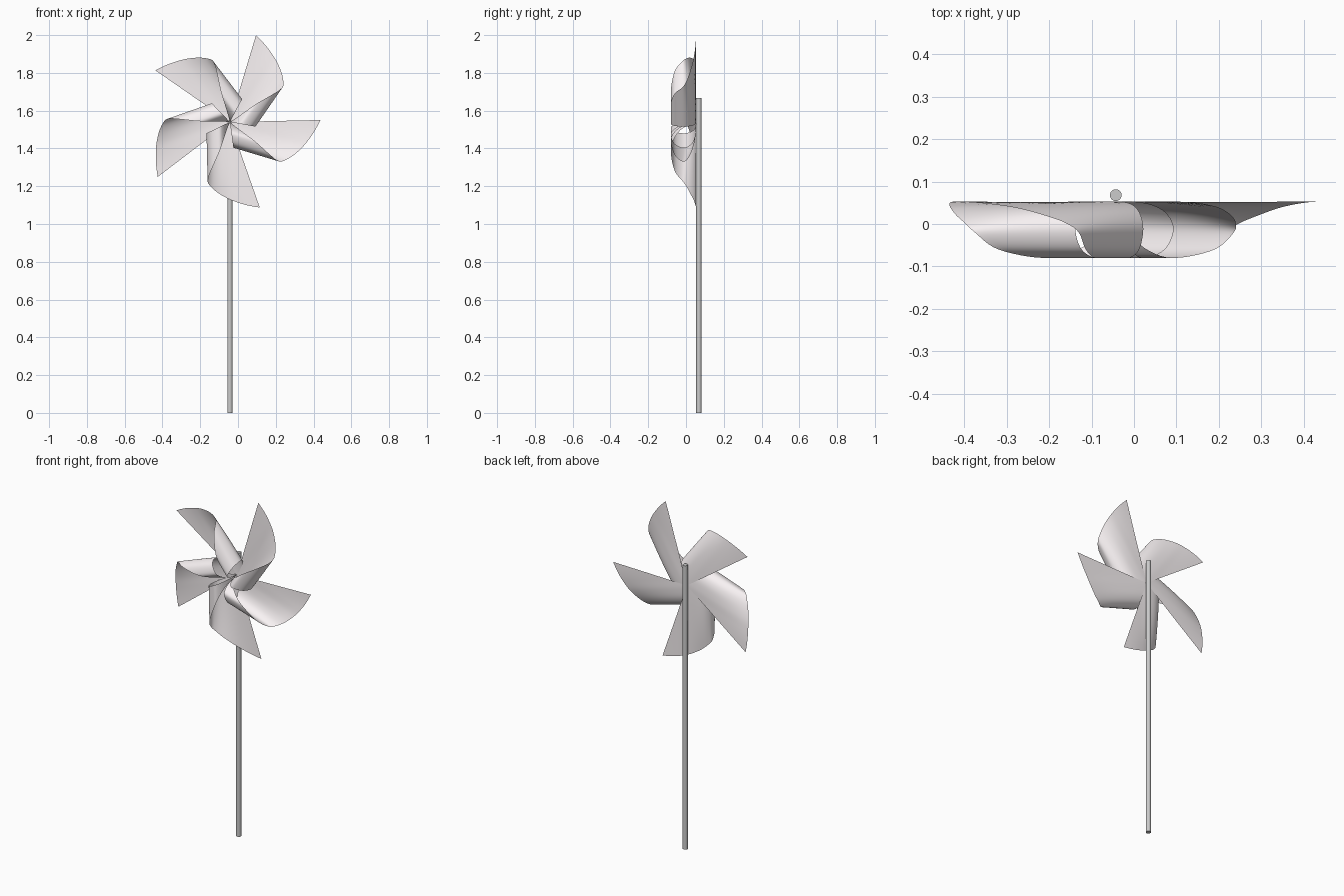
import bpy, bmesh
from math import sin, cos, radians

if "Cube" in bpy.data.objects:
    bpy.data.objects.remove(bpy.data.objects["Cube"])

CX, CZ = -0.043, 1.54          # wheel centre in the front view
AXIS = radians(-18)            # curl axis, relative to the blade tip direction

# Curl section: (distance across the curl axis, inner depth y, outer depth y, outer edge)
SECTION = [
    (-0.148, 0.053, 0.053, 0.4565), (-0.09, 0.053, 0.051, 0.445),
    (-0.035, 0.053, 0.046, 0.428), (0.02, 0.053, 0.037, 0.405),
    (0.074, 0.046, 0.020, 0.372), (0.11, 0.025, 0.002, 0.338),
    (0.125, -0.013, -0.020, 0.308), (0.106, -0.060, -0.060, 0.256),
    (0.061, -0.080, -0.080, 0.16), (0.035, -0.064, -0.064, 0.09),
    (0.015, -0.022, -0.022, 0.036), (0.002, 0.045, 0.045, 0.005),
]


def catmull(pts, steps):
    """Smooth interpolation through the control points."""
    ext = [pts[0]] + pts + [pts[-1]]
    out = []
    for i in range(len(pts) - 1):
        a, b, c, d = ext[i:i + 4]
        for k in range(steps):
            t = k / steps
            out.append(tuple(
                0.5 * (2 * q + (r - p) * t + (2 * p - 5 * q + 4 * r - s) * t * t
                       + (3 * q - p - 3 * r + s) * t ** 3)
                for p, q, r, s in zip(a, b, c, d)))
    out.append(pts[-1])
    return out


def near_edge(p):
    """Straight cuts running from the wheel centre."""
    return -p * 0.4565 / 0.148 if p < 0 else 0.456 * p


paper = bpy.data.materials.new("paper")
paper.diffuse_color = (0.95, 0.90, 0.91, 1)
paper.use_nodes = True
paper.node_tree.nodes["Principled BSDF"].inputs["Base Color"].default_value = paper.diffuse_color


def make_blade(name, tip_angle, cols=10):
    bm = bmesh.new()
    ang = tip_angle + AXIS
    ux, uz = cos(ang), sin(ang)        # along the curl axis
    nx, nz = uz, -ux                   # across the curl axis
    rows = []
    for p, y_in, y_out, far in catmull(SECTION, 6):
        near = near_edge(p)
        far = max(far, near)
        row = []
        for j in range(cols + 1):
            a = near + (far - near) * j / cols
            # the curl opens up gradually towards the outer edge
            t = min(1, a / far) if far > 0.01 else 0
            y = y_in + (y_out - y_in) * t * t
            row.append(bm.verts.new((CX + a * ux + p * nx, y, CZ + a * uz + p * nz)))
        rows.append(row)
    for r0, r1 in zip(rows, rows[1:]):
        for j in range(cols):
            bm.faces.new((r0[j], r0[j + 1], r1[j + 1], r1[j]))
    bmesh.ops.remove_doubles(bm, verts=bm.verts, dist=0.0002)
    bmesh.ops.recalc_face_normals(bm, faces=bm.faces)
    for f in bm.faces:
        f.smooth = True
    me = bpy.data.meshes.new(name)
    bm.to_mesh(me)
    bm.free()
    me.materials.append(paper)
    bpy.context.collection.objects.link(bpy.data.objects.new(name, me))


# Five curled paper blades
for i in range(5):
    make_blade(f"pinwheel_blade_{i + 1}", radians(1.3 + 72 * i))

# Stick behind the wheel
bpy.ops.mesh.primitive_cylinder_add(vertices=32, radius=0.0138, depth=1.668,
                                    location=(CX, 0.068, 0.834))
bpy.context.object.name = "stick"
bpy.ops.object.shade_smooth_by_angle()
